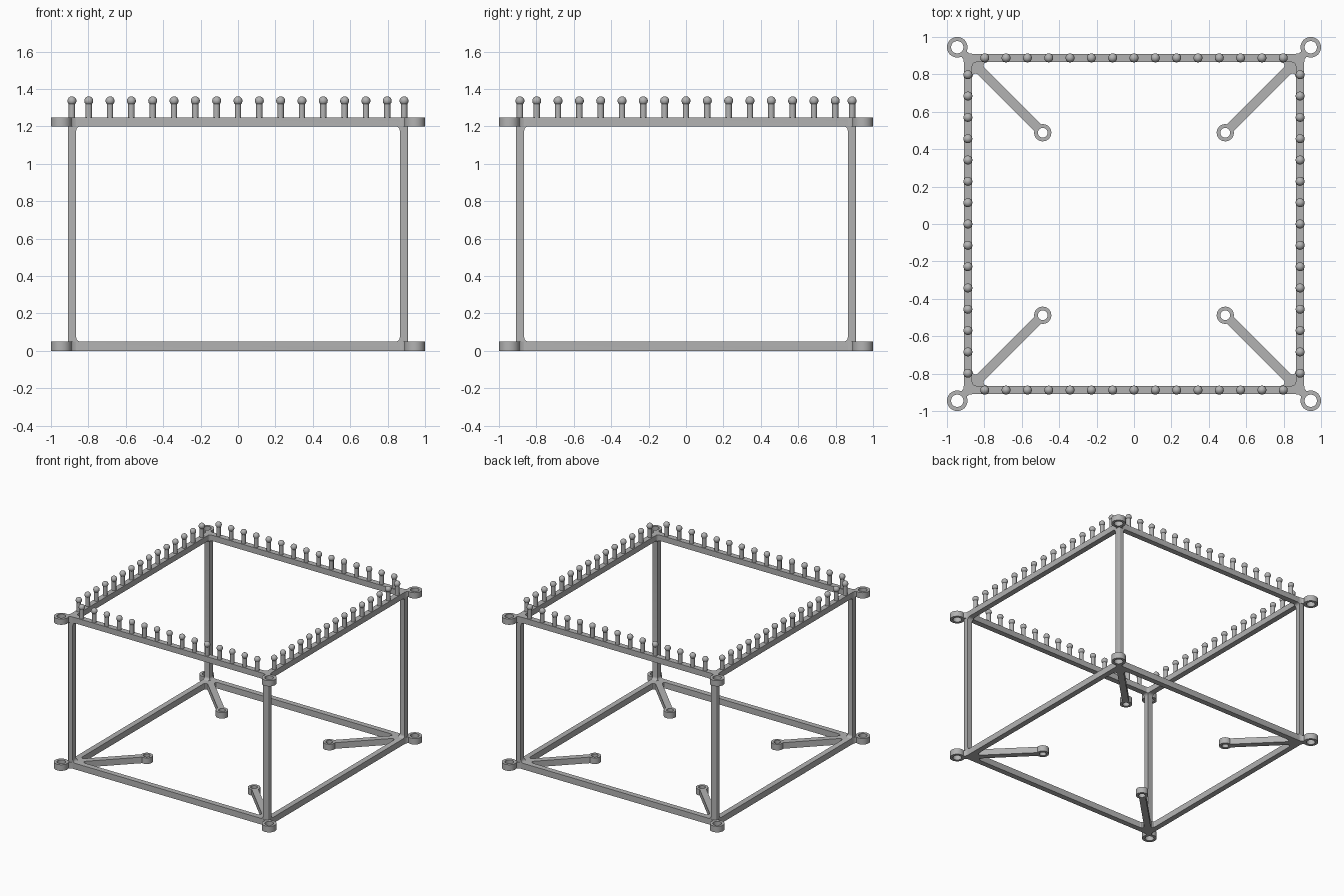
import bpy, bmesh, math
from mathutils import Matrix, Vector

cube = bpy.data.objects.get("Cube")
if cube:
    bpy.data.objects.remove(cube, do_unlink=True)

grey = bpy.data.materials.new("plain grey")
grey.use_nodes = True
grey.diffuse_color = (0.45, 0.45, 0.45, 1)
grey.node_tree.nodes["Principled BSDF"].inputs["Base Color"].default_value = (0.45, 0.45, 0.45, 1)

OUTER, INNER = 0.91, 0.865      # frame half widths
LOW, HIGH, TOP = 0.05, 1.2, 1.247
CORNERS = [(x, y) for x in (-1, 1) for y in (-1, 1)]


def finish(bm, name, smooth=True):
    bmesh.ops.recalc_face_normals(bm, faces=bm.faces)
    mesh = bpy.data.meshes.new(name)
    bm.to_mesh(mesh)
    bm.free()
    mesh.materials.append(grey)
    obj = bpy.data.objects.new(name, mesh)
    bpy.context.collection.objects.link(obj)
    if smooth:
        shade(obj)
    return obj


def shade(obj):
    bpy.ops.object.select_all(action="DESELECT")
    obj.select_set(True)
    bpy.context.view_layer.objects.active = obj
    bpy.ops.object.shade_smooth_by_angle(angle=math.radians(35))


def rounded_box(name, low, high, axis, radius):
    """Box whose four edges along one axis are rounded."""
    low, high = Vector(low), Vector(high)
    bm = bmesh.new()
    bmesh.ops.create_cube(bm, size=1, matrix=Matrix.Translation((low + high) / 2)
                          @ Matrix.Diagonal((*(high - low), 1)))
    edges = [e for e in bm.edges
             if abs((e.verts[0].co - e.verts[1].co).normalized()[axis]) > 0.9]
    bmesh.ops.bevel(bm, geom=edges, offset=radius, segments=5, profile=0.5, affect="EDGES")
    return finish(bm, name, False)


def extrude_up(bm, faces, height):
    result = bmesh.ops.extrude_face_region(bm, geom=faces)
    verts = [v for v in result["geom"] if isinstance(v, bmesh.types.BMVert)]
    bmesh.ops.translate(bm, verts=verts, vec=(0, 0, height))


def prism(name, points, z0, z1):
    bm = bmesh.new()
    face = bm.faces.new([bm.verts.new((x, y, z0)) for x, y in points])
    extrude_up(bm, [face], z1 - z0)
    return finish(bm, name)


def ring(name, x, y, z0, z1, outer, inner, sides=40):
    bm = bmesh.new()
    loops = []
    for r in (outer, inner):
        loops.append([bm.verts.new((x + r * math.cos(math.tau * i / sides),
                                    y + r * math.sin(math.tau * i / sides), z0))
                      for i in range(sides)])
    a, b = loops
    faces = [bm.faces.new((a[i - 1], a[i], b[i], b[i - 1])) for i in range(sides)]
    extrude_up(bm, faces, z1 - z0)
    return finish(bm, name)


def diagonal_outline(half, sx, sy):
    """Complete an outline by reflecting it over the corner diagonal."""
    full = half + [(y, x) for x, y in reversed(half) if x != y]
    return [(x * sx, y * sy) for x, y in full]


# Cage: a box with a rounded window cut through along each axis
cage = rounded_box("cage_frame", (-OUTER, -OUTER, 0), (OUTER, OUTER, TOP), 2, 0.008)
for axis in range(3):
    low, high = [-INNER, -INNER, LOW], [INNER, INNER, HIGH]
    low[axis], high[axis] = -2, 3
    cutter = rounded_box("window_cutter", low, high, axis, 0.022)
    cutter.hide_render = True
    mod = cage.modifiers.new("window", "BOOLEAN")
    mod.operation, mod.solver, mod.object = "DIFFERENCE", "EXACT", cutter
    bpy.context.view_layer.objects.active = cage
    bpy.ops.object.modifier_apply(modifier=mod.name)
    bpy.data.objects.remove(cutter, do_unlink=True)
shade(cage)

# Corner eyelets with filleted necks, and inward mounting arms at the base
NECK = [(0.87, 0.87), (0.865, 0.91), (0.882, 0.913), (0.892, 0.921), (0.898, 0.932)]
ARM = [(0.495, 0.53), (0.798, 0.833), (0.806, 0.848), (0.8, 0.86),
       (0.785, 0.865), (0.88, 0.88)]
for sx, sy in CORNERS:
    for z0, z1, level in ((0, LOW, "lower"), (HIGH, TOP, "upper")):
        ring(level + "_corner_eyelet", 0.945 * sx, 0.945 * sy, z0, z1, 0.055, 0.033)
        prism(level + "_eyelet_neck", diagonal_outline(NECK, sx, sy), z0, z1)
    prism("mounting_arm", diagonal_outline(ARM, sx, sy), 0, LOW)
    ring("arm_eyelet", 0.488 * sx, 0.488 * sy, 0, LOW, 0.046, 0.026)


# Ball-topped pegs along the four upper rails
def peg(x, y):
    bm = bmesh.new()
    bmesh.ops.create_cone(bm, cap_ends=True, segments=20, radius1=0.017, radius2=0.017,
                          depth=0.11, matrix=Matrix.Translation((x, y, 1.285)))
    bmesh.ops.create_uvsphere(bm, u_segments=20, v_segments=12, radius=0.024,
                              matrix=Matrix.Translation((x, y, 1.337)))
    finish(bm, "peg")


for i in range(-7, 8):
    for side in (-0.888, 0.888):
        peg(i * 0.114, side)
        peg(side, i * 0.114)
